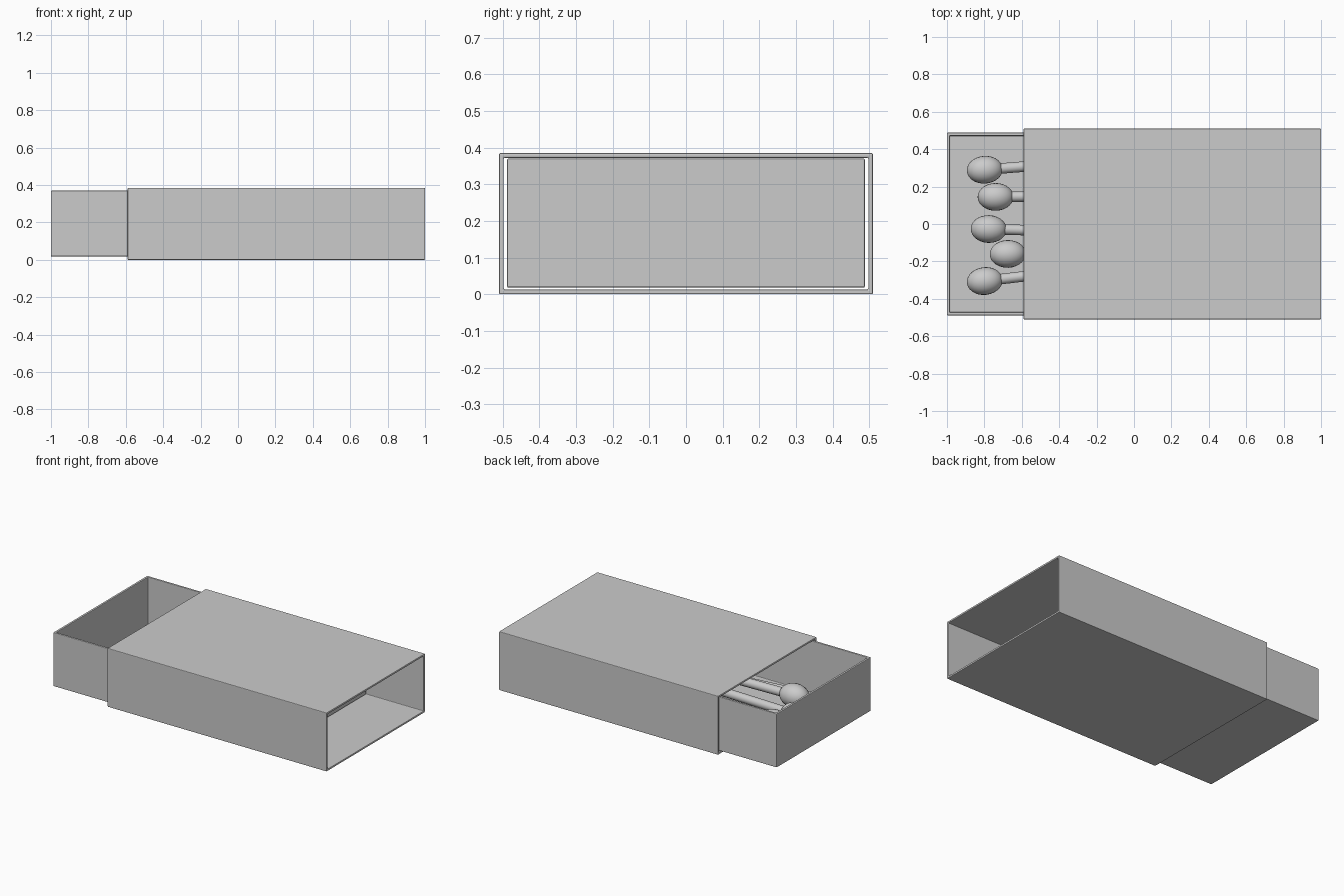
import bpy, bmesh, math
from mathutils import Vector, Matrix

if "Cube" in bpy.data.objects:
    bpy.data.objects.remove(bpy.data.objects["Cube"])


def thin_box(name, lo, hi, wall, open_dirs):
    """Hollow card box with the faces pointing along open_dirs removed."""
    lo, hi = Vector(lo), Vector(hi)
    bm = bmesh.new()
    bmesh.ops.create_cube(bm, size=1)
    for v in bm.verts:
        v.co = Vector([(lo[i] + hi[i]) / 2 + v.co[i] * (hi[i] - lo[i]) for i in range(3)])
    bm.normal_update()
    gone = [f for f in bm.faces if any(f.normal.dot(Vector(d)) > 0.9 for d in open_dirs)]
    bmesh.ops.delete(bm, geom=gone, context='FACES')
    mesh = bpy.data.meshes.new(name)
    bm.to_mesh(mesh)
    bm.free()
    ob = bpy.data.objects.new(name, mesh)
    bpy.context.collection.objects.link(ob)
    solid = ob.modifiers.new("card", 'SOLIDIFY')
    solid.thickness = wall
    solid.offset = -1
    solid.use_even_offset = True
    bevel = ob.modifiers.new("soft_edges", 'BEVEL')
    bevel.width = 0.004
    bevel.segments = 2
    return ob


def match(index, x, y, z, slope, length=1.2):
    """Round stick with an oval head, lying along x with a slight turn."""
    bm = bmesh.new()
    turn = Matrix.Rotation(math.pi / 2, 4, 'Y')
    bmesh.ops.create_cone(bm, cap_ends=True, segments=16, radius1=0.028, radius2=0.028,
                          depth=length, matrix=Matrix.Translation((length / 2, 0, 0)) @ turn)
    bmesh.ops.create_uvsphere(bm, u_segments=24, v_segments=14, radius=1,
                              matrix=Matrix.Diagonal((0.096, 0.074, 0.074, 1)) @ turn)
    mesh = bpy.data.meshes.new(f"match_{index}")
    bm.to_mesh(mesh)
    bm.free()
    ob = bpy.data.objects.new(f"match_{index}", mesh)
    bpy.context.collection.objects.link(ob)
    ob.location = (x, y, z)
    ob.rotation_euler.z = math.atan(slope)
    bpy.ops.object.select_all(action='DESELECT')
    ob.select_set(True)
    bpy.context.view_layer.objects.active = ob
    bpy.ops.object.shade_smooth_by_angle(angle=math.radians(40))


# Outer sleeve, open at both ends
thin_box("sleeve", (-0.59, -0.51, 0), (1.0, 0.51, 0.385), 0.013, [(1, 0, 0), (-1, 0, 0)])

# Sliding tray, open on top
thin_box("tray", (-1.0, -0.488, 0.018), (0.59, 0.488, 0.37), 0.015, [(0, 0, 1)])

# Matches: head position and sideways slope
for i, m in enumerate([(-0.798, 0.29, 0.108, 0.08),
                       (-0.74, 0.145, 0.12, 0.01),
                       (-0.777, -0.027, 0.11, -0.03),
                       (-0.675, -0.16, 0.157, 0.03),
                       (-0.798, -0.305, 0.108, 0.12)], 1):
    match(i, *m)
